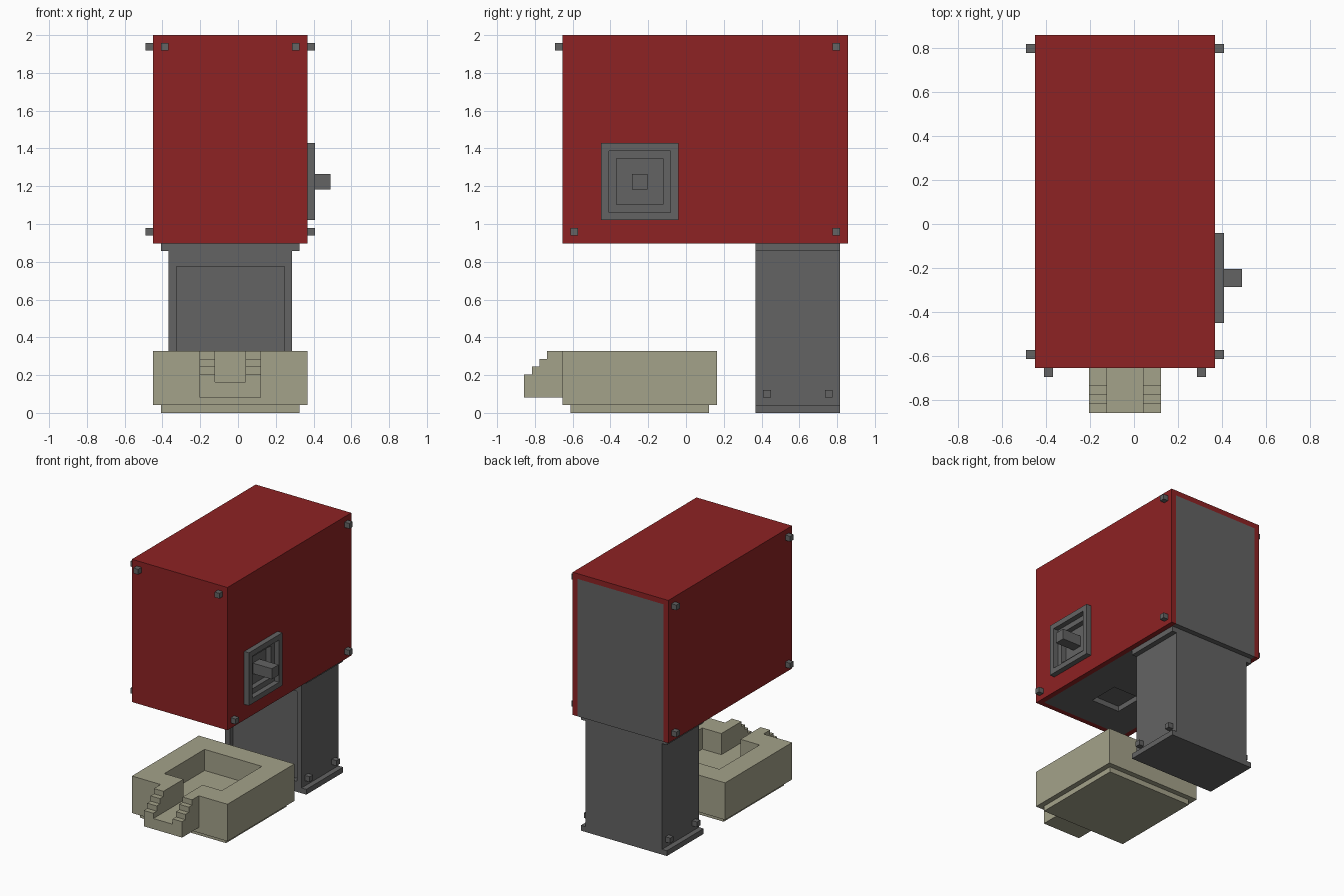
import bpy
import bmesh
from mathutils import Vector

default = bpy.data.objects.get("Cube")
if default:
    bpy.data.objects.remove(default, do_unlink=True)

U = 2 / 49  # grid step: every part is a whole number of these


def material(name, rgb):
    m = bpy.data.materials.new(name)
    m.use_nodes = True
    m.diffuse_color = (*rgb, 1)
    bsdf = next(n for n in m.node_tree.nodes if n.type == 'BSDF_PRINCIPLED')
    bsdf.inputs["Base Color"].default_value = (*rgb, 1)
    bsdf.inputs["Roughness"].default_value = 0.7
    return m


RED = material("dark red", (0.270, 0.016, 0.017))
GREY = material("dark grey", (0.125, 0.125, 0.125))
STONE = material("pale stone", (0.372, 0.361, 0.254))


def prism(name, profile, x, mat):
    """Extrude a (y, z) profile between two x positions."""
    bm = bmesh.new()
    face = bm.faces.new([bm.verts.new(Vector((x[0], y, z)) * U) for y, z in profile])
    ext = bmesh.ops.extrude_face_region(bm, geom=[face])
    verts = [g for g in ext["geom"] if isinstance(g, bmesh.types.BMVert)]
    bmesh.ops.translate(bm, verts=verts, vec=((x[1] - x[0]) * U, 0, 0))
    bmesh.ops.recalc_face_normals(bm, faces=bm.faces)
    mesh = bpy.data.meshes.new(name)
    bm.to_mesh(mesh)
    bm.free()
    mesh.materials.append(mat)
    obj = bpy.data.objects.new(name, mesh)
    bpy.context.collection.objects.link(obj)
    return obj


def box(name, x, y, z, mat):
    return prism(name, [(y[0], z[0]), (y[1], z[0]), (y[1], z[1]), (y[0], z[1])], x, mat)


def cut(obj, x, y, z):
    """Carve a box out of an object and drop the cutter."""
    cutter = box("cutter", x, y, z, obj.data.materials[0])
    cutter.hide_render = True
    mod = obj.modifiers.new("cut", 'BOOLEAN')
    mod.operation = 'DIFFERENCE'
    mod.solver = 'EXACT'
    mod.object = cutter
    bpy.context.view_layer.update()
    deps = bpy.context.evaluated_depsgraph_get()
    mesh = bpy.data.meshes.new_from_object(obj.evaluated_get(deps))
    obj.modifiers.clear()
    obj.data = mesh
    bpy.data.objects.remove(cutter, do_unlink=True)


# Red cover, open at the back and underneath
cover = box("housing_cover", (-11, 9), (-16, 21), (22, 49), RED)
cut(cover, (-10, 8), (-15, 23), (20, 48))
cut(cover, (7, 11), (-10, -2), (26, 34))

# Grey body filling the cover, with a square outlet over the basin
body = box("housing_body", (-10, 8), (-15, 21), (22, 48), GREY)
cut(body, (-4, 2), (-9, -3), (20, 23))

# Stepped switch plate and its lever
outer = box("switch_outer_frame", (9, 10), (-11, -1), (25, 35), GREY)
cut(outer, (7, 12), (-10, -2), (26, 34))
inner = box("switch_inner_frame", (8, 9), (-10, -2), (26, 34), GREY)
cut(inner, (7, 12), (-9, -3), (27, 33))
box("switch_lever", (8, 12), (-7, -5), (29, 31), GREY)

# Housing bolts
for x in (-10, 7):
    box("front_bolt", (x, x + 1), (-17, -16), (47, 48), GREY)
for x, spots in ((-12, [(-15, 23), (-15, 47), (19, 23), (19, 47)]),
                 (9, [(-15, 23), (19, 23), (19, 47)])):
    for y, z in spots:
        box("side_bolt", (x, x + 1), (y, y + 1), (z, z + 1), GREY)

# Support column with a recessed front panel, collars and bolts
column = box("column", (-9, 7), (9, 20), (1, 21), GREY)
cut(column, (-8, 6), (8, 10), (2, 19))
box("column_foot", (-10, 8), (9, 20), (0, 1), GREY)
box("column_collar", (-10, 8), (9, 20), (21, 22), GREY)
for x in (-10, 7):
    for y in (10, 18):
        box("column_bolt", (x, x + 1), (y, y + 1), (2, 3), GREY)

# Stone basin with a square pool and an outlet through its front wall
basin = box("basin", (-11, 9), (-16, 4), (1, 8), STONE)
cut(basin, (-7, 5), (-12, 0), (4, 10))
cut(basin, (-3, 1), (-18, -11), (4, 10))
box("basin_plinth", (-10, 8), (-15, 3), (0, 1), STONE)

# Stepped spout with a channel
steps = [(-16, 2), (-21, 2), (-21, 5), (-20, 5), (-20, 6), (-19, 6),
         (-19, 7), (-18, 7), (-18, 8), (-16, 8)]
spout = prism("spout", steps, (-5, 3), STONE)
cut(spout, (-3, 1), (-23, -14), (4, 10))
